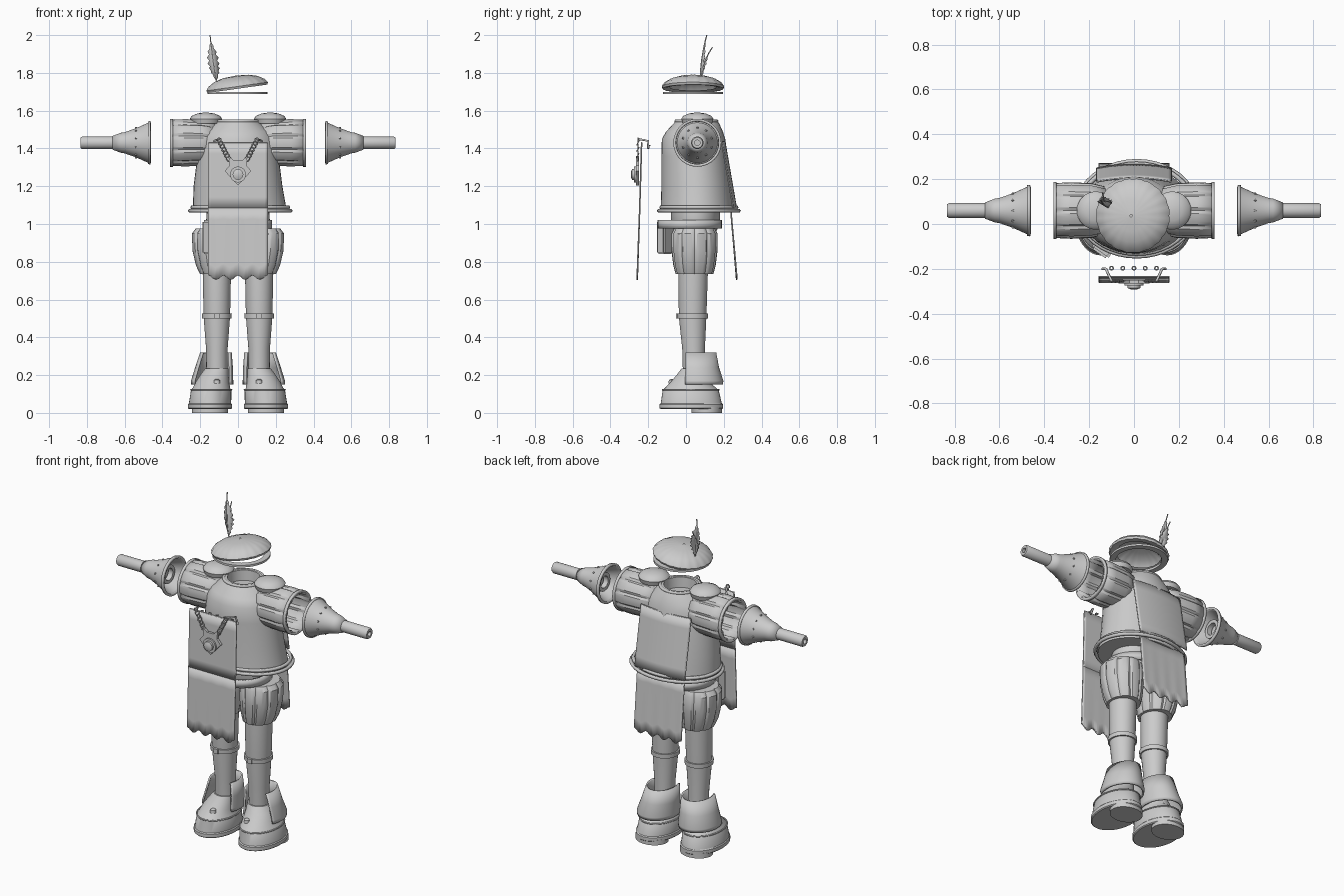
import bpy, bmesh
from math import sin, cos, pi, radians
from mathutils import Matrix, Vector

old = bpy.data.objects.get("Cube")
if old:
    bpy.data.objects.remove(old)

GREY = (0.6, 0.6, 0.6, 1)
mat = bpy.data.materials.new("plain grey")
mat.use_nodes = True
mat.diffuse_color = GREY
mat.node_tree.nodes["Principled BSDF"].inputs["Base Color"].default_value = GREY


def finish(name, bm, thick=0, smooth=35, offset=-1):
    bmesh.ops.recalc_face_normals(bm, faces=bm.faces)
    mesh = bpy.data.meshes.new(name)
    bm.to_mesh(mesh)
    bm.free()
    ob = bpy.data.objects.new(name, mesh)
    bpy.context.collection.objects.link(ob)
    mesh.materials.append(mat)
    if thick:
        mod = ob.modifiers.new("thickness", "SOLIDIFY")
        mod.thickness, mod.offset = thick, offset
    bpy.ops.object.select_all(action="DESELECT")
    ob.select_set(True)
    bpy.context.view_layer.objects.active = ob
    bpy.ops.object.shade_smooth_by_angle(angle=radians(smooth))
    return ob


def loft(name, rings, n=40, shape=None, caps=True, thick=0, arc=None, place=Matrix()):
    """Skin rings of (height, centre x, centre y, radius x, radius y)."""
    bm = bmesh.new()
    start, end = arc or (0, 2 * pi)
    count = n + 1 if arc else n
    loops = []
    for h, cx, cy, rx, ry in rings:
        loop = []
        for i in range(count):
            a = start + (end - start) * i / n
            f = shape(i, a) if shape else 1
            loop.append(bm.verts.new(place @ Vector((cx + rx * f * cos(a), cy + ry * f * sin(a), h))))
        loops.append(loop)
    for low, high in zip(loops, loops[1:]):
        for i in range(n):
            j = (i + 1) % count
            bm.faces.new((low[i], low[j], high[j], high[i]))
    if caps:
        bm.faces.new(loops[0])
        bm.faces.new(loops[-1])
    return finish(name, bm, thick)


def turned(name, profile, place, **kw):
    """Revolve (height, radius) pairs."""
    return loft(name, [(h, 0, 0, r, r) for h, r in profile], place=place, **kw)


def tube(name, points, r, cyclic=False):
    curve = bpy.data.curves.new(name, "CURVE")
    curve.dimensions = "3D"
    curve.bevel_depth, curve.bevel_resolution = r, 1
    curve.use_fill_caps = True
    line = curve.splines.new("POLY")
    line.points.add(len(points) - 1)
    for p, co in zip(line.points, points):
        p.co = (*co, 1)
    line.use_cyclic_u = cyclic
    curve.materials.append(mat)
    ob = bpy.data.objects.new(name, curve)
    bpy.context.collection.objects.link(ob)
    return ob


def oval(cx, cy, z, rx, ry, n=40, dz=0):
    return [(cx + rx * cos(2 * pi * i / n), cy + ry * sin(2 * pi * i / n),
             z + dz * sin(2 * pi * i / n)) for i in range(n)]


def panel(name, half, place, rows=6, cols=24):
    """Thin cloth sheet; place(u, v) gives a point, u across and v up."""
    bm = bmesh.new()
    grid = [[bm.verts.new(place(half * (2 * i / cols - 1), j / rows)) for i in range(cols + 1)]
            for j in range(rows + 1)]
    for a, b in zip(grid, grid[1:]):
        for i in range(cols):
            bm.faces.new((a[i], a[i + 1], b[i + 1], b[i]))
    edges = [[place(s * half, j / rows) for j in range(rows + 1)] for s in (-1, 0, 1)]
    edges += [[place(half * (2 * i / cols - 1), v) for i in range(cols + 1)] for v in (0, 1)]
    for e in edges:
        tube(name + "_piping", e, 0.004)
    return finish(name, bm, 0.008, offset=0)


def plate(name, outline, y, depth):
    bm = bmesh.new()
    face = bm.faces.new([bm.verts.new((x, y, z)) for x, z in outline])
    ext = bmesh.ops.extrude_face_region(bm, geom=[face])
    moved = [v for v in ext["geom"] if isinstance(v, bmesh.types.BMVert)]
    bmesh.ops.translate(bm, verts=moved, vec=(0, -depth, 0))
    return finish(name, bm)


def at(x, y, z):
    return Matrix.Translation((x, y, z))


def slits(i, a):
    return 0.94 if i % 6 == 0 else 1


# Torso with open neck
loft("torso", [(1.06, 0.01, 0.06, 0.25, 0.195), (1.2, 0, 0.055, 0.235, 0.185),
               (1.36, 0, 0.045, 0.215, 0.175), (1.45, 0, 0.04, 0.2, 0.168),
               (1.49, 0, 0.045, 0.175, 0.15), (1.53, 0, 0.055, 0.125, 0.122),
               (1.55, 0, 0.055, 0.11, 0.108), (1.55, 0, 0.055, 0.09, 0.09),
               (1.49, 0, 0.055, 0.085, 0.085)])
tube("collar_rim", oval(0, 0.055, 1.545, 0.11, 0.108), 0.009, True)
for z, grow in ((1.07, 0.012), (1.088, 0)):
    tube("torso_hem", oval(0.012, 0.068, z, 0.255 + grow, 0.2 + grow), 0.01, True)

# Hips, belt and pouch
loft("hips", [(0.94, 0, 0.05, 0.15, 0.1), (1, 0, 0.05, 0.17, 0.13), (1.07, 0, 0.05, 0.165, 0.13)])
loft("belt", [(0.975, 0, 0.02, 0.18, 0.17), (1.02, 0, 0.02, 0.18, 0.17)], caps=False, thick=0.015,
     place=Matrix.Shear("XY", 4, (0, 0)))
bm = bmesh.new()
bmesh.ops.create_cube(bm, size=1, matrix=at(-0.14, -0.11, 0.93) @ Matrix.Rotation(radians(-35), 4, "Z")
                      @ Matrix.Diagonal((0.09, 0.055, 0.18, 1)))
bmesh.ops.bevel(bm, geom=bm.edges[:], offset=0.01, segments=2, affect="EDGES")
finish("belt_pouch", bm)

# Front and back tabards
def hem(u):
    return 0.012 * cos(u * 4 * pi / 0.155) - 0.006


panel("front_tabard_upper", 0.155, lambda u, v: (u, -0.245 + 0.01 * v, 1.085 + 0.345 * v))
panel("front_tabard_lower", 0.155,
      lambda u, v: (u, -0.258 + 0.013 * v, 0.725 + 0.36 * v + hem(u) * (1 - v)))
panel("back_tabard_upper", 0.165,
      lambda u, v: (u, 0.265 - 0.06 * v - 0.6 * u * u, 1.09 + 0.345 * v))
panel("back_tabard_lower", 0.155,
      lambda u, v: (u, 0.268 - 0.03 * v, 0.725 + 0.34 * v + hem(u) * (1 - v)))

# Pendant on a chain
plate("pendant_plate", [(-0.07, 1.28), (-0.045, 1.31), (-0.05, 1.36), (-0.02, 1.335), (0.02, 1.335),
                        (0.05, 1.36), (0.045, 1.31), (0.07, 1.28), (0, 1.205)], -0.25, 0.015)
FACING = Matrix.Rotation(pi / 2, 4, "X")
turned("pendant_boss", [(0, 0.042), (0.012, 0.042), (0.012, 0.028), (0.024, 0.028), (0.03, 0.012)],
       at(0, -0.262, 1.262) @ FACING)
for s in (-1, 1):
    for k in range(7):
        t = k / 6
        x, z = s * (0.1 - 0.05 * t), 1.445 - 0.1 * t
        ring = [(x + 0.011 * cos(i * pi / 5), -0.255 + 0.006 * (k % 2) * sin(i * pi / 5),
                 z + 0.011 * sin(i * pi / 5)) for i in range(10)]
        tube("chain_link", ring, 0.003, True)
    tube("chain_hook", [(s * 0.1, -0.255, 1.45), (s * 0.125, -0.2, 1.44), (s * 0.14, -0.2, 1.4)], 0.006)
for k in range(5):
    tube("lacing_ring", oval(-0.1 + 0.05 * k, -0.197, 1.415, 0.008, 0.008, 10), 0.003, True)

for s in (-1, 1):
    # Arms: pleated sleeve, shoulder cap, bell cuff with rod
    arm = at(0, 0.06, 1.43) @ Matrix.Rotation(s * pi / 2, 4, "Y")
    turned("sleeve", [(0.1, 0.1), (0.19, 0.122), (0.28, 0.126), (0.36, 0.122)], arm, n=60,
           shape=slits, caps=False, thick=0.012)
    turned("sleeve_hem", [(0.345, 0.127), (0.36, 0.127)], arm, caps=False, thick=0.012)
    turned("shoulder_cap", [(-0.02, 0.078), (0.005, 0.085), (0.02, 0.075), (0.033, 0.045),
                            (0.038, 0.01)], at(s * 0.17, 0.06, 1.552), n=32)
    turned("bell_cuff", [(0.465, 0.113), (0.478, 0.105), (0.54, 0.077), (0.6, 0.056), (0.62, 0.053),
                         (0.665, 0.036)], arm, caps=False, thick=0.01)
    turned("bell_rim", [(0.463, 0.115), (0.476, 0.113)], arm, caps=False, thick=0.014)
    turned("wrist_ring", [(0.53, 0.055), (0.5, 0.055), (0.5, 0.035), (0.53, 0.035)], arm, caps=False)
    turned("wrist_plug", [(0.54, 0.07), (0.55, 0.07)], arm)
    turned("arm_rod", [(0.64, 0.033), (0.825, 0.033), (0.833, 0.028), (0.833, 0.014), (0.81, 0.014)], arm)
    for k in range(10):
        a = k * pi / 5
        turned("cuff_stud", [(0.07, 0.006), (0.083, 0.005)],
               arm @ at(0, 0, 0.54) @ Matrix.Rotation(a, 4, "Z") @ Matrix.Rotation(pi / 2, 4, "Y"), n=8)

    # Legs: slashed breeches, stocking, garter
    x = s * 0.112
    loft("breeches", [(0.735, x, 0.045, 0.09, 0.1), (0.78, s * 0.118, 0.045, 0.105, 0.112),
                      (0.86, s * 0.124, 0.045, 0.118, 0.122), (0.95, s * 0.126, 0.045, 0.118, 0.122),
                      (0.975, s * 0.12, 0.045, 0.105, 0.108)], n=60, shape=slits)
    loft("stocking", [(0.1, x, 0.045, 0.055, 0.058), (0.34, x, 0.04, 0.057, 0.06),
                      (0.51, x, 0.035, 0.07, 0.073), (0.75, x, 0.038, 0.075, 0.078)])
    loft("garter", [(0.5, x, 0.035, 0.078, 0.081), (0.525, x, 0.035, 0.079, 0.082)])
    plate("garter_buckle", [(x - 0.014, 0.5), (x + 0.014, 0.5), (x + 0.014, 0.527),
                            (x - 0.014, 0.527)], -0.04, 0.014)

    # Shoes: heel, sole, body and rising vamp, flared back cuff
    fx = s * 0.148
    loft("shoe_heel", [(0, fx, 0.11, 0.095, 0.08), (0.03, fx, 0.11, 0.095, 0.08)])
    loft("shoe_sole", [(0.02, fx, 0.028, 0.112, 0.162), (0.025, fx, 0.028, 0.117, 0.168),
                       (0.045, fx, 0.028, 0.117, 0.168), (0.05, fx, 0.028, 0.112, 0.162)])
    loft("shoe_body", [(0.05, fx, 0.028, 0.112, 0.162), (0.12, s * 0.142, 0.025, 0.107, 0.148),
                       (0.13, s * 0.141, 0.025, 0.1, 0.138), (0.165, s * 0.135, 0.02, 0.088, 0.1),
                       (0.2, s * 0.125, 0.03, 0.075, 0.08), (0.235, x, 0.038, 0.062, 0.062)])
    tube("shoe_welt", oval(s * 0.142, 0.025, 0.122, 0.108, 0.149), 0.004, True)
    turned("shoe_button", [(-0.01, 0.018), (0.008, 0.016), (0.014, 0.006)], at(x, -0.075, 0.165), n=12)
    loft("shoe_cuff", [(0.15, s * 0.137, 0.06, 0.112, 0.135), (0.17, s * 0.137, 0.06, 0.112, 0.138),
                       (0.24, s * 0.127, 0.055, 0.1, 0.12), (0.32, s * 0.117, 0.05, 0.084, 0.11)],
         arc=(-0.16 * pi, 1.16 * pi), caps=False, thick=0.01)

# Hat: band ring, scalloped tilted crown, feathers
loft("hat_band", [(0, 0, 0, 0.125, 0.125), (0, 0, 0, 0.158, 0.16), (0.012, 0, 0, 0.158, 0.16),
                  (0.012, 0, 0, 0.125, 0.125), (0, 0, 0, 0.125, 0.125)], caps=False,
     place=at(-0.003, 0.037, 1.688))
turned("hat_crown", [(0.008, 0.12), (0, 0.145), (0, 0.158), (0.012, 0.163), (0.032, 0.148),
                     (0.052, 0.115), (0.065, 0.07), (0.07, 0.005)],
       at(-0.003, 0.037, 1.716) @ Matrix.Rotation(radians(-8), 4, "Y"), n=80,
       shape=lambda i, a: 1 + 0.022 * abs(sin(a * 10)), caps=False)


def feather(name, lean, tall, back, wide):
    spine = [(-0.11 - lean * t ** 0.7, 0.075 + back * t * t, 1.745 + tall * t) for t in
             [k / 16 for k in range(17)]]
    bm = bmesh.new()
    rows = []
    for k, (px, py, pz) in enumerate(spine[1:14]):
        w = wide * sin(pi * (k + 0.6) / 13) * (1.15 if k % 2 else 0.75)
        rows.append([bm.verts.new((px + o * w, py + abs(o) * w * 0.5, pz + abs(o) * 0.008)) for o in (-1, 0, 1)])
    for a, b in zip(rows, rows[1:]):
        for i in (0, 1):
            bm.faces.new((a[i], a[i + 1], b[i + 1], b[i]))
    finish(name, bm, 0.003)
    tube(name + "_quill", spine, 0.003)


feather("tall_feather", 0.038, 0.255, 0.035, 0.028)
feather("short_feather", 0.03, 0.19, 0.065, 0.026)
